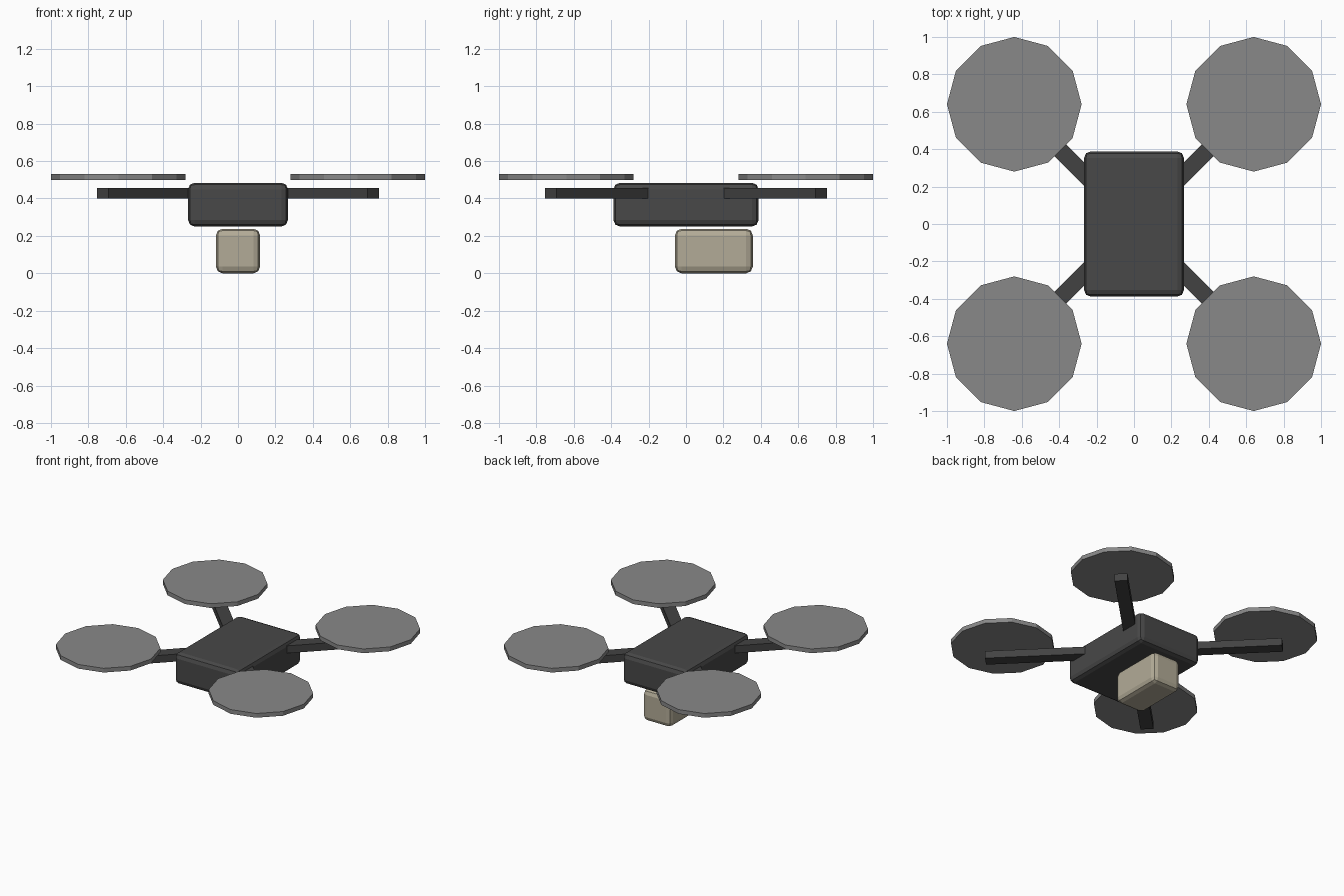
import bpy
from math import radians, sqrt

if "Cube" in bpy.data.objects:
    bpy.data.objects.remove(bpy.data.objects["Cube"])


def material(name, rgb):
    m = bpy.data.materials.new(name)
    m.diffuse_color = (*rgb, 1)
    m.use_nodes = True
    m.node_tree.nodes["Principled BSDF"].inputs["Base Color"].default_value = m.diffuse_color
    return m


DARK = material("dark_shell", (0.065, 0.065, 0.065))
ARM = material("arm_shell", (0.055, 0.055, 0.055))
GREY = material("rotor_grey", (0.25, 0.25, 0.25))
TAN = material("tan", (0.45, 0.41, 0.31))


def box(name, loc, size, mat, bevel=0, turn=0):
    bpy.ops.mesh.primitive_cube_add(size=1, location=loc)
    ob = bpy.context.object
    ob.name = name
    ob.scale = size
    bpy.ops.object.transform_apply(location=False, rotation=False, scale=True)
    ob.rotation_euler.z = radians(turn)
    ob.data.materials.append(mat)
    if bevel:
        mod = ob.modifiers.new("rounded_edges", 'BEVEL')
        mod.width = bevel
        mod.segments = 2
    return ob


# Rounded main body and the cargo box hung under it, towards the back
box("body", (0, 0, 0.367), (0.534, 0.776, 0.234), DARK, bevel=0.035)
box("cargo_box", (0, 0.149, 0.119), (0.236, 0.416, 0.238), TAN, bevel=0.035)

# Four diagonal arms, each with a twelve-sided rotor disc above
INNER, OUTER = 0.2, 1.023
for sy, end in ((-1, "front"), (1, "back")):
    for sx, side in ((-1, "left"), (1, "right")):
        d = (INNER + OUTER) / 2 / sqrt(2)
        box(f"{end}_{side}_arm", (sx * d, sy * d, 0.427),
            (OUTER - INNER, 0.09, 0.056), ARM, turn=45 * sx * sy)
        bpy.ops.mesh.primitive_cylinder_add(
            vertices=12, radius=0.36, depth=0.032,
            location=(sx * 0.64, sy * 0.64, 0.516))
        rotor = bpy.context.object
        rotor.name = f"{end}_{side}_rotor"
        rotor.data.materials.append(GREY)
